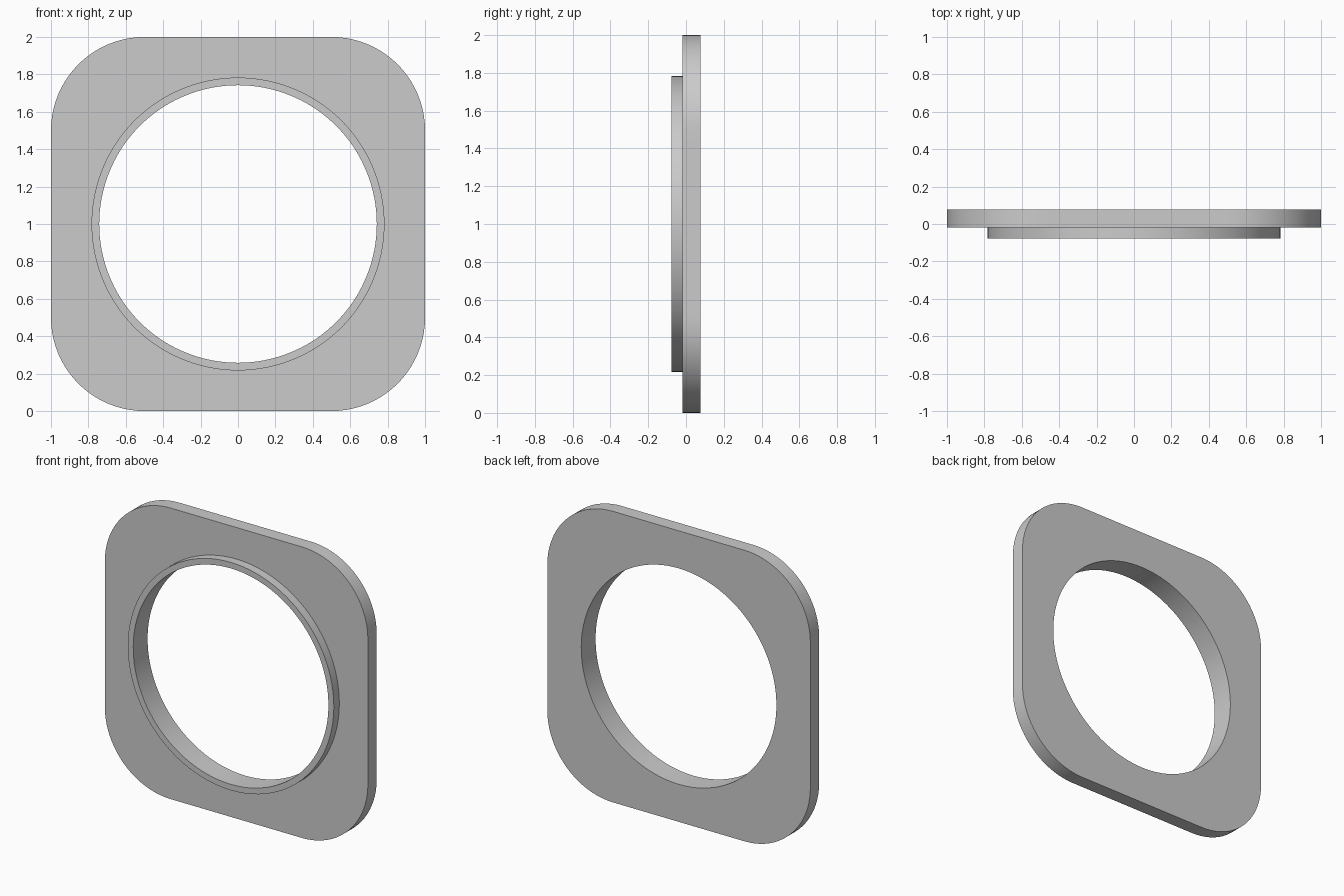
import bpy, bmesh
from math import sin, cos, tan, atan2, pi
from mathutils import Vector

cube = bpy.data.objects.get("Cube")
if cube:
    bpy.data.objects.remove(cube, do_unlink=True)

HALF, CORNER = 1.0, 0.5              # plate half width and corner radius
BORE, COLLAR = 0.742, 0.783          # hole and collar radii
FRONT, STEP, BACK = -0.078, -0.018, 0.078
SEG = 20                             # segments per side and per corner


def rounded_square():
    """Outline points: one straight side and one corner arc, turned four times."""
    inner = HALF - CORNER
    edge = atan2(inner, HALF)
    quarter = [Vector((HALF, HALF * tan(edge * (2 * i / SEG - 1)))) for i in range(SEG)]
    for i in range(SEG):
        a = pi / 2 * i / SEG
        quarter.append(Vector((inner + CORNER * cos(a), inner + CORNER * sin(a))))
    turns = [(1, 0), (0, 1), (-1, 0), (0, -1)]
    return [Vector((p.x * c - p.y * s, p.x * s + p.y * c)) for c, s in turns for p in quarter]


outline = rounded_square()


def circle(radius):
    """Circle points lined up with the outline points."""
    return [p.normalized() * radius for p in outline]


# Cross-section of the frame as a closed run of loops
section = [
    (outline, BACK), (outline, STEP),                    # plate rim
    (circle(COLLAR), STEP), (circle(COLLAR), FRONT),     # plate face, collar wall
    (circle(BORE), FRONT), (circle(BORE), BACK),         # collar lip, bore
]

bm = bmesh.new()
loops = [[bm.verts.new((p.x, y, p.y + HALF)) for p in pts] for pts, y in section]
for k, a in enumerate(loops):
    b = loops[(k + 1) % len(loops)]
    for i in range(len(a)):
        j = (i + 1) % len(a)
        bm.faces.new((a[i], a[j], b[j], b[i]))
bmesh.ops.recalc_face_normals(bm, faces=bm.faces[:])
mesh = bpy.data.meshes.new("collared_frame")
bm.to_mesh(mesh)
bm.free()
frame = bpy.data.objects.new("collared_frame", mesh)
bpy.context.collection.objects.link(frame)

# Plain grey finish
grey = bpy.data.materials.new("light_grey")
grey.use_nodes = True
color = (0.6, 0.6, 0.6, 1)
grey.diffuse_color = color
grey.node_tree.nodes["Principled BSDF"].inputs["Base Color"].default_value = color
mesh.materials.append(grey)

# Smooth curved walls, crisp edges
bpy.ops.object.select_all(action='DESELECT')
frame.select_set(True)
bpy.context.view_layer.objects.active = frame
bpy.ops.object.shade_smooth_by_angle(angle=pi / 6)
